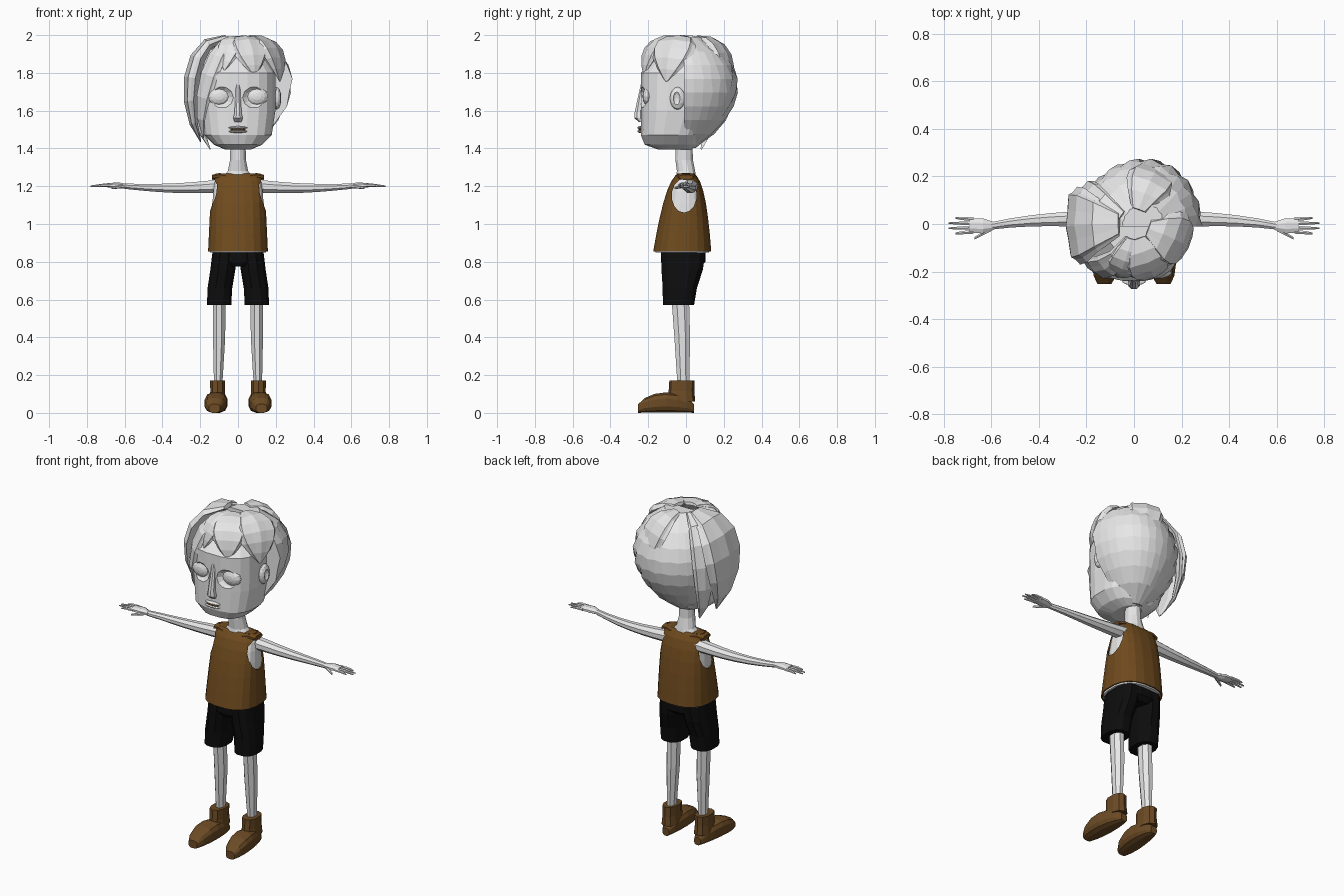
import bpy, bmesh
from math import sin, cos, pi, copysign
from mathutils import Vector

default_cube = bpy.data.objects.get("Cube")
if default_cube:
    bpy.data.objects.remove(default_cube)


def material(name, red, green, blue):
    mat = bpy.data.materials.new(name)
    mat.use_nodes = True
    mat.diffuse_color = (red, green, blue, 1)
    mat.node_tree.nodes["Principled BSDF"].inputs["Base Color"].default_value = mat.diffuse_color
    return mat


SKIN = material("pale skin", .8, .8, .8)
HAIR = material("pale hair", .8, .8, .8)
CLOTH = material("brown cloth", .16, .07, .013)
LEATHER = material("brown leather", .15, .07, .018)
BLACK = material("black cloth", .004, .004, .004)


def add_object(name, bm, mat):
    bmesh.ops.recalc_face_normals(bm, faces=bm.faces)
    mesh = bpy.data.meshes.new(name)
    bm.to_mesh(mesh)
    bm.free()
    mesh.materials.append(mat)
    obj = bpy.data.objects.new(name, mesh)
    bpy.context.collection.objects.link(obj)
    return obj


def join_rings(name, rings, mat, caps=True):
    """Bridge a row of point rings into a flat-shaded mesh."""
    bm = bmesh.new()
    loops = [[bm.verts.new(point) for point in ring] for ring in rings]
    count = len(loops[0])
    for lower, upper in zip(loops, loops[1:]):
        for i in range(count):
            j = (i + 1) % count
            bm.faces.new((lower[i], lower[j], upper[j], upper[i]))
    if caps:
        bm.faces.new(loops[0])
        bm.faces.new(loops[-1])
    return add_object(name, bm, mat)


def oval(half_a, half_b, count, power):
    """Points of a superellipse; a higher power is boxier."""
    points = []
    for i in range(count):
        angle = 2 * pi * (i + .5) / count
        c, s = cos(angle), sin(angle)
        points.append((half_a * copysign(abs(c) ** (2 / power), c),
                       half_b * copysign(abs(s) ** (2 / power), s)))
    return points


def loft(name, axis, sections, mat, count=8, power=2, side=1, caps=True):
    """Sections (x, y, z, half_a, half_b) lie square to one axis."""
    x_dir, y_dir, z_dir = Vector((1, 0, 0)), Vector((0, 1, 0)), Vector((0, 0, 1))
    a, b = {"x": (y_dir, z_dir), "y": (x_dir, z_dir), "z": (x_dir, y_dir)}[axis]
    rings = []
    for x, y, z, half_a, half_b in sections:
        centre = Vector((x * side, y, z))
        rings.append([centre + a * p + b * q for p, q in oval(half_a, half_b, count, power)])
    return join_rings(name, rings, mat, caps)


def ball(name, centre, size, mat=SKIN):
    """A low-poly ellipsoid with its poles at front and back."""
    bm = bmesh.new()
    bmesh.ops.create_uvsphere(bm, u_segments=12, v_segments=8, radius=1)
    for vert in bm.verts:
        x, y, z = vert.co
        vert.co = Vector(centre) + Vector((x * size[0], z * size[1], y * size[2]))
    return add_object(name, bm, mat)


def apply_modifier(obj, kind, **settings):
    mod = obj.modifiers.new("step", kind)
    for key, value in settings.items():
        setattr(mod, key, value)
    bpy.context.view_layer.objects.active = obj
    bpy.ops.object.modifier_apply(modifier=mod.name)


def cut(target, cutter):
    apply_modifier(target, "BOOLEAN", object=cutter, solver="EXACT")
    bpy.data.objects.remove(cutter)


def lock(name, start, end, drop, width, steps=7, count=14):
    """A ribbed lock from the crown down the skull; start and end are in turns."""
    middle = Vector((0, 0, 1.67))
    path = []
    for k in range(steps):
        t = k / (steps - 1)
        turn = 2 * pi * (start + (end - start) * t)
        polar = .1 + (drop - .1) * t
        reach = .25 * sin(polar) ** .6
        path.append(middle + Vector((reach * cos(turn), reach * sin(turn), .32 * cos(polar))))
    rings = []
    for k, point in enumerate(path):
        along = (path[min(k + 1, steps - 1)] - path[max(k - 1, 0)]).normalized()
        out = point - middle
        out = (out - along * out.dot(along)).normalized()
        across = along.cross(out)
        half = width * sin(pi * (.1 + .88 * k / (steps - 1)))
        thick = half * .2 + .01 * half / width
        rings.append([point + (across * p + out * q) * (1.06 if i % 2 else .92)
                      for i, (p, q) in enumerate(oval(half, thick, count, 2))])
    join_rings(name, rings, HAIR)


# Head: flat chin, broad jaw, upright face, rounded top
head = loft("head", "z", [(0, -.06, 1.395, .07, .09), (0, -.08, 1.42, .13, .14),
                          (0, -.08, 1.47, .18, .16), (0, -.05, 1.6, .2, .19),
                          (0, -.04, 1.8, .2, .2), (0, -.02, 1.93, .11, .1)], SKIN, 20, 2.7)

# Face details
loft("nose", "z", [(0, -.23, 1.74, .012, .01), (0, -.25, 1.59, .02, .024),
                   (0, -.25, 1.56, .027, .026), (0, -.24, 1.54, .02, .01)], SKIN)
ball("mouth_opening", (0, -.24, 1.5), (.04, .012, .01), LEATHER)
for lip, height in (("upper_lip", 1.51), ("lower_lip", 1.49)):
    ball(lip, (0, -.24, height), (.05, .018, .008))

for side, tag in ((1, "left_"), (-1, "right_")):
    cut(head, ball("socket_cutter", (side * .1, -.25, 1.67), (.08, .045, .065)))
    ball(tag + "eye", (side * .1, -.2, 1.675), (.06, .03, .05))
    ear = ball(tag + "ear", (side * .205, -.045, 1.665), (.025, .04, .06))
    cut(ear, ball("ear_cutter", (side * .235, -.05, 1.665), (.02, .02, .04)))

# Back hair: half ovals with alternating ribs
rings = []
for k in range(9):
    t = .03 + .94 * k / 8
    swell = sin(pi * t ** 1.2) ** .5
    ring = []
    for i in range(19):
        angle = pi * i / 18
        rib = swell * (1.025 if (i + k) % 2 else .975)
        ring.append((.04 * t + .26 * rib * cos(angle),
                     .28 * rib * sin(angle) * (1 + .08 * cos(angle)) - .01,
                     1.385 + .62 * t))
    rings.append(ring)
join_rings("back_hair", rings, HAIR)

# Locks sweep out from the crown
lock("right_side_hair", .5, .51, 2.4, .16)
lock("right_fringe", .7, .58, 2.3, .06)
lock("middle_fringe", .72, .7, 1.1, .07)
lock("front_fringe", .8, .81, 1.2, .1)
lock("left_side_hair", .95, .93, 1.3, .12)
lock("crown_hair", .2, .18, 1.5, .1)
lock("nape_lock", .4, .42, 2.6, .06)

# Neck, flaring into the shoulders
loft("neck", "z", [(0, 0, 1.2, .11, .07), (0, 0, 1.25, .08, .055), (0, 0, 1.28, .056, .05),
                   (0, -.01, 1.34, .043, .048), (0, -.01, 1.43, .042, .046)], SKIN, 12)


# Torso and vest share one outline that narrows to the shoulders
def trunk(scale, lift):
    sections = []
    for k in range(8):
        t = sin(pi / 2 * k / 7)
        half_width = .16 - .02 * t - .02 * t ** 9
        half_depth = .155 * (1 - .98 * t) ** .33
        sections.append((0, -.02 * (1 - t), .855 + .413 * t + lift,
                         half_width * scale, half_depth * scale))
    return sections


loft("torso", "z", trunk(.93, -.006), SKIN, 20, 2.5)
vest = loft("vest", "z", trunk(1, 0), CLOTH, 20, 2.5, caps=False)
apply_modifier(vest, "SOLIDIFY", thickness=.007)

loft("shorts_waist", "z", [(0, -.02, .775, .07, .1), (0, -.015, .8, .13, .12),
                           (0, -.015, .87, .13, .12)], BLACK, 16, 2.5)

for side, tag in ((1, "left_"), (-1, "right_")):
    # Armhole and shoulder strap
    cut(vest, loft("armhole_cutter", "x", [(x, -.01, 1.15, .066, .09) for x in (.1, .2)],
                   CLOTH, 14, 2, side))
    loft(tag + "strap", "x", [(.065, 0, 1.25, .06, .016), (.1, 0, 1.255, .05, .016),
                              (.137, 0, 1.247, .04, .014)], CLOTH, side=side)

    # Arm tapers to the wrist and bends forward
    arm = []
    for k in range(7):
        t = k / 6
        radius = .042 * (1 - .6 * t)
        arm.append((.1 + .5 * t, .022 - .03 * t ** 3, 1.2 - .01 * sin(pi * t), radius, radius * .9))
    loft(tag + "arm", "x", arm, SKIN, side=side)

    # Hand
    loft(tag + "palm", "x", [(.59, -.008, 1.2, .018, .013), (.635, -.008, 1.205, .034, .017),
                             (.69, -.006, 1.205, .033, .012)], SKIN, side=side)
    for k, finger in enumerate(("index", "middle", "ring", "little")):
        y = .018 * (k - 1.5) - .006
        tip = .78 if finger in ("middle", "ring") else .75
        loft(tag + finger + "_finger", "x", [(.675, y, 1.205, .009, .009), (.72, y * 1.1, 1.205, .008, .008),
                                             (tip, y * 1.2, 1.2, .004, .004)], SKIN, 6, side=side)
    loft(tag + "thumb", "x", [(.6 + .035 * k, -.02 * (k + 1), 1.2 - .005 * k, .012 - .003 * k, .01 - .002 * k)
                              for k in range(3)], SKIN, 6, side=side)

    # Shorts leg and bare leg
    loft(tag + "shorts_leg", "z", [(.1, -.04, .57, .066, .085), (.096, -.033, .66, .067, .093),
                                   (.08, -.02, .76, .068, .113), (.07, -.015, .86, .066, .12)],
         BLACK, 12, 2.5, side)
    loft(tag + "leg", "z", [(.1, -.03, .6, .036, .05), (.1, -.02, .4, .035, .045),
                            (.105, -.014, .15, .024, .034)], SKIN, side=side)

    # Shoe: rounded foot with a narrower heel, then the cuff
    foot = []
    for k in range(1, 8):
        t = (1 - cos(pi * k / 8)) / 2
        bulge = sin(pi * t) ** .4
        height = .055 * bulge
        foot.append((.125 - .02 * t, .32 * t - .265, height, (.07 - .02 * t) * bulge, height))
    loft(tag + "shoe", "y", foot, LEATHER, 12, 2.8, side)
    loft(tag + "shoe_cuff", "z", [(.108, -.025, .06, .046, .074), (.108, -.024, .115, .04, .068),
                                  (.108, -.022, .172, .042, .066)], LEATHER, 10, 2.4, side)
